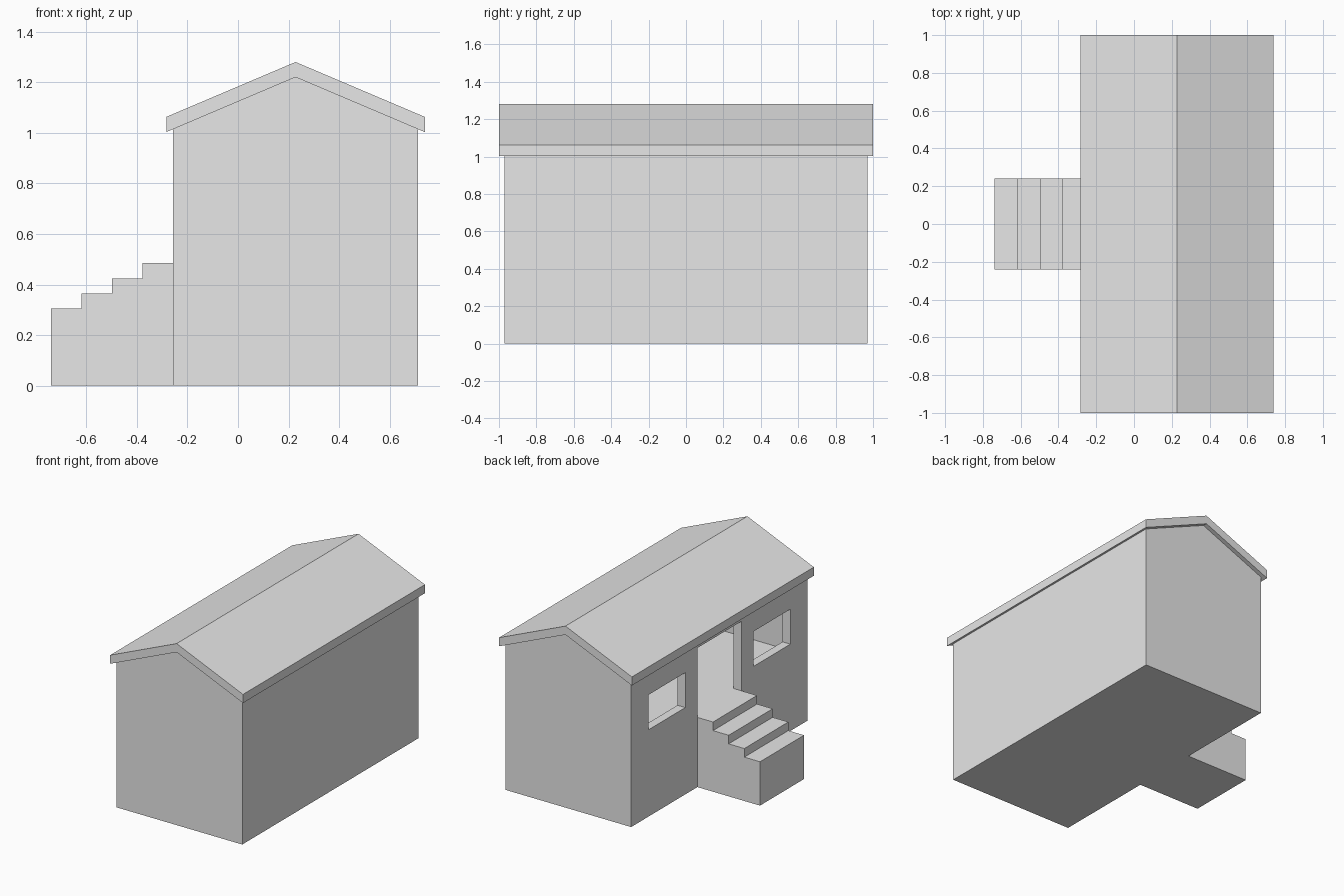
import bpy
import bmesh

cube = bpy.data.objects.get("Cube")
if cube:
    bpy.data.objects.remove(cube, do_unlink=True)

# Main dimensions
LEFT, RIGHT = -0.257, 0.712          # outer wall faces
RIDGE_X = (LEFT + RIGHT) / 2
HALF_LENGTH = 0.97
THICK = 0.06                         # wall and roof thickness
FLOOR = 0.485
RIDGE_Z = 1.22                       # underside of the ridge
EAVE_HALF, EAVE_Z = 0.511, 1.003
SLOPE = (RIDGE_Z - EAVE_Z) / EAVE_HALF

grey = bpy.data.materials.new("light_grey")
grey.use_nodes = True
grey.diffuse_color = (0.8, 0.8, 0.8, 1)
grey.node_tree.nodes["Principled BSDF"].inputs["Base Color"].default_value = (0.8, 0.8, 0.8, 1)


def extrude_profile(name, profile, y0, y1):
    """Prism from an (x, z) outline, running along y."""
    bm = bmesh.new()
    face = bm.faces.new([bm.verts.new((x, y0, z)) for x, z in profile])
    new = bmesh.ops.extrude_face_region(bm, geom=[face])["geom"]
    verts = [v for v in new if isinstance(v, bmesh.types.BMVert)]
    bmesh.ops.translate(bm, verts=verts, vec=(0, y1 - y0, 0))
    bmesh.ops.recalc_face_normals(bm, faces=bm.faces)
    mesh = bpy.data.meshes.new(name)
    bm.to_mesh(mesh)
    bm.free()
    mesh.materials.append(grey)
    obj = bpy.data.objects.new(name, mesh)
    bpy.context.collection.objects.link(obj)
    return obj


def gable(x0, x1, base, lift=0.0):
    """House-shaped outline whose top follows the roof underside."""
    wall_top = RIDGE_Z - SLOPE * (x1 - x0) / 2 + lift
    return [(x0, base), (x1, base), (x1, wall_top),
            (RIDGE_X, RIDGE_Z + lift), (x0, wall_top)]


def cut(target, cutter):
    cutter.hide_render = True
    mod = target.modifiers.new("cut", "BOOLEAN")
    mod.operation = "DIFFERENCE"
    mod.solver = "EXACT"
    mod.object = cutter
    bpy.context.view_layer.objects.active = target
    bpy.ops.object.modifier_apply(modifier=mod.name)
    bpy.data.objects.remove(cutter, do_unlink=True)


# Walls: solid base, hollow room open up to the roof
walls = extrude_profile("walls", gable(LEFT, RIGHT, 0), -HALF_LENGTH, HALF_LENGTH)
inner = HALF_LENGTH - THICK
cut(walls, extrude_profile("room_cutter", gable(LEFT + THICK, RIGHT - THICK, FLOOR, 0.05),
                           -inner, inner))

# Doorway and a window on each side of it
openings = [("door_cutter", -0.242, 0.242, FLOOR, 0.968)]
openings += [("window_cutter", min(s * 0.375, s * 0.78), max(s * 0.375, s * 0.78), 0.604, 0.847)
             for s in (-1, 1)]
for name, y0, y1, z0, z1 in openings:
    x0, x1 = LEFT - 0.1, LEFT + THICK + 0.1
    cut(walls, extrude_profile(name, [(x0, z0), (x1, z0), (x1, z1), (x0, z1)], y0, y1))

# Roof: folded slab overhanging on all sides
xl, xr = RIDGE_X - EAVE_HALF, RIDGE_X + EAVE_HALF
extrude_profile("roof", [(xl, EAVE_Z), (RIDGE_X, RIDGE_Z), (xr, EAVE_Z),
                         (xr, EAVE_Z + THICK), (RIDGE_X, RIDGE_Z + THICK),
                         (xl, EAVE_Z + THICK)], -1, 1)

# Entrance steps rising to the door
STEPS, TREAD, RISE = 4, 0.1205, 0.06
outline = [(LEFT, 0), (LEFT - STEPS * TREAD, 0)]
for i in range(STEPS):
    z = FLOOR - (STEPS - 1 - i) * RISE
    x = LEFT - (STEPS - i) * TREAD
    outline += [(x, z), (x + TREAD, z)]
extrude_profile("steps", outline, -0.242, 0.242)
